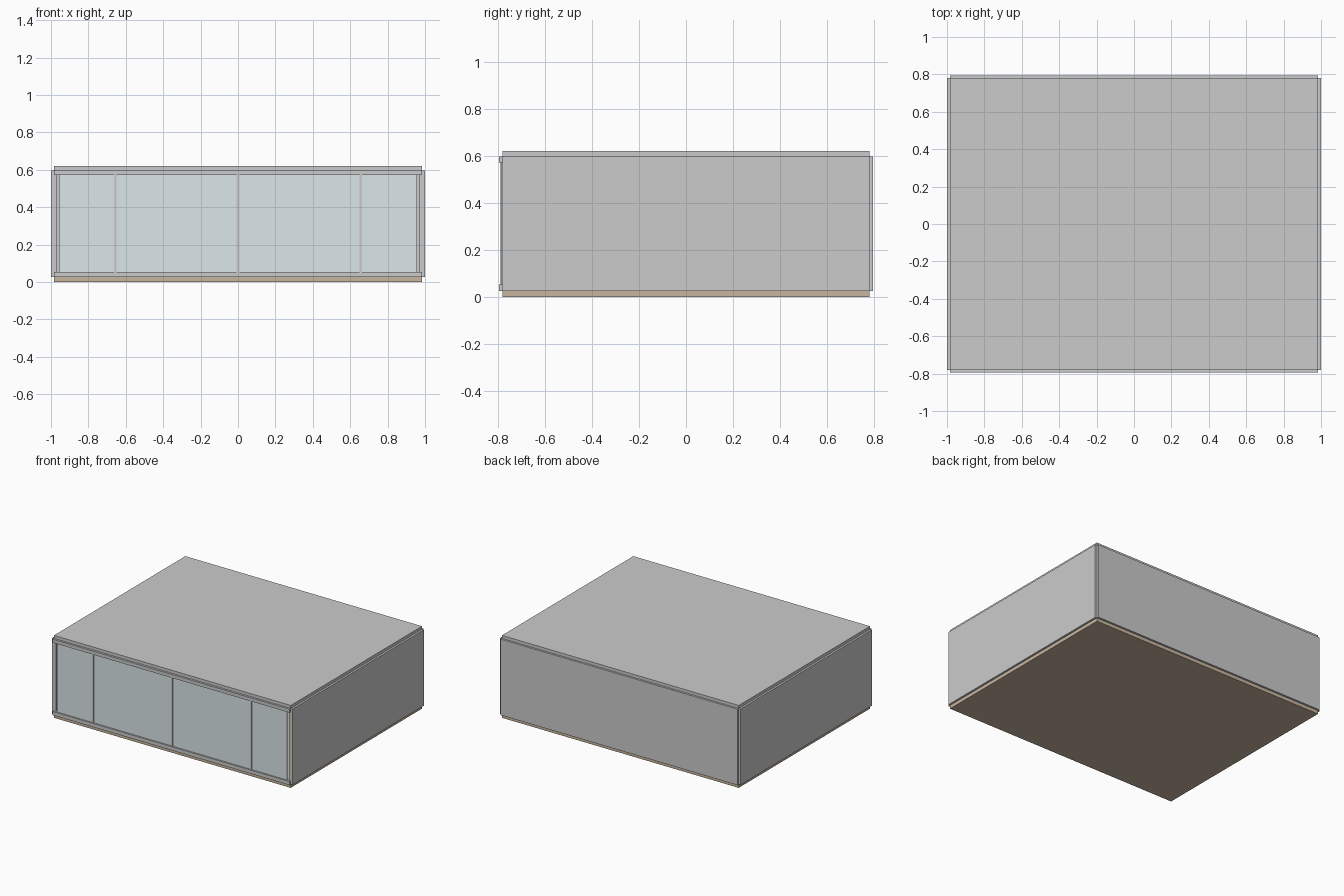
import bpy

if "Cube" in bpy.data.objects:
    bpy.data.objects.remove(bpy.data.objects["Cube"])


def material(name, color):
    m = bpy.data.materials.new(name)
    m.diffuse_color = color
    m.use_nodes = True
    m.node_tree.nodes["Principled BSDF"].inputs["Base Color"].default_value = m.diffuse_color
    return m


def box(name, x, y, z, mat=None):
    """Axis-aligned box from (min, max) ranges."""
    bpy.ops.mesh.primitive_cube_add(
        size=1, location=[(a + b) / 2 for a, b in (x, y, z)])
    o = bpy.context.object
    o.name = name
    o.scale = [b - a for a, b in (x, y, z)]
    bpy.ops.object.transform_apply(location=False, rotation=False, scale=True)
    if mat:
        o.data.materials.append(mat)
    return o


wood = material("wood_floor", (0.58, 0.47, 0.35, 1))
glass_mat = material("pale_glass", (0.71, 0.79, 0.81, 1))

W, D = 0.985, 0.78        # half width and half depth of the slabs
T = 0.015                 # half thickness of the walls
Z0, Z1 = 0.026, 0.597     # wall bottom and top

# floor and ceiling slabs
box("floor", (-W, W), (-D, D), (0, Z0), wood)
box("ceiling", (-W, W), (-D, D), (Z1, 0.62))

# walls straddle the slab edges
box("back_wall", (-W, W), (D - T, D + T), (Z0, Z1))
for side, s in (("left", -1), ("right", 1)):
    cx = s * W
    box(side + "_wall", (cx - T, cx + T), (-D, D), (Z0, Z1))

# window rails along the front
box("bottom_rail", (-W, W), (-D - T, -D + T), (Z0, Z0 + 0.027))
box("top_rail", (-W, W), (-D - T, -D + T), (Z1 - 0.026, Z1))

# glass sheet and its upright mullions
box("front_glass", (-0.957, 0.957), (-D - 0.004, -D + 0.004),
    (Z0 + 0.027, Z1 - 0.026), glass_mat)
for i in (-1, 0, 1):
    cx = i * 0.657
    box("mullion", (cx - 0.007, cx + 0.007), (-D - 0.008, -D + 0.008),
        (Z0 + 0.027, Z1 - 0.026))
